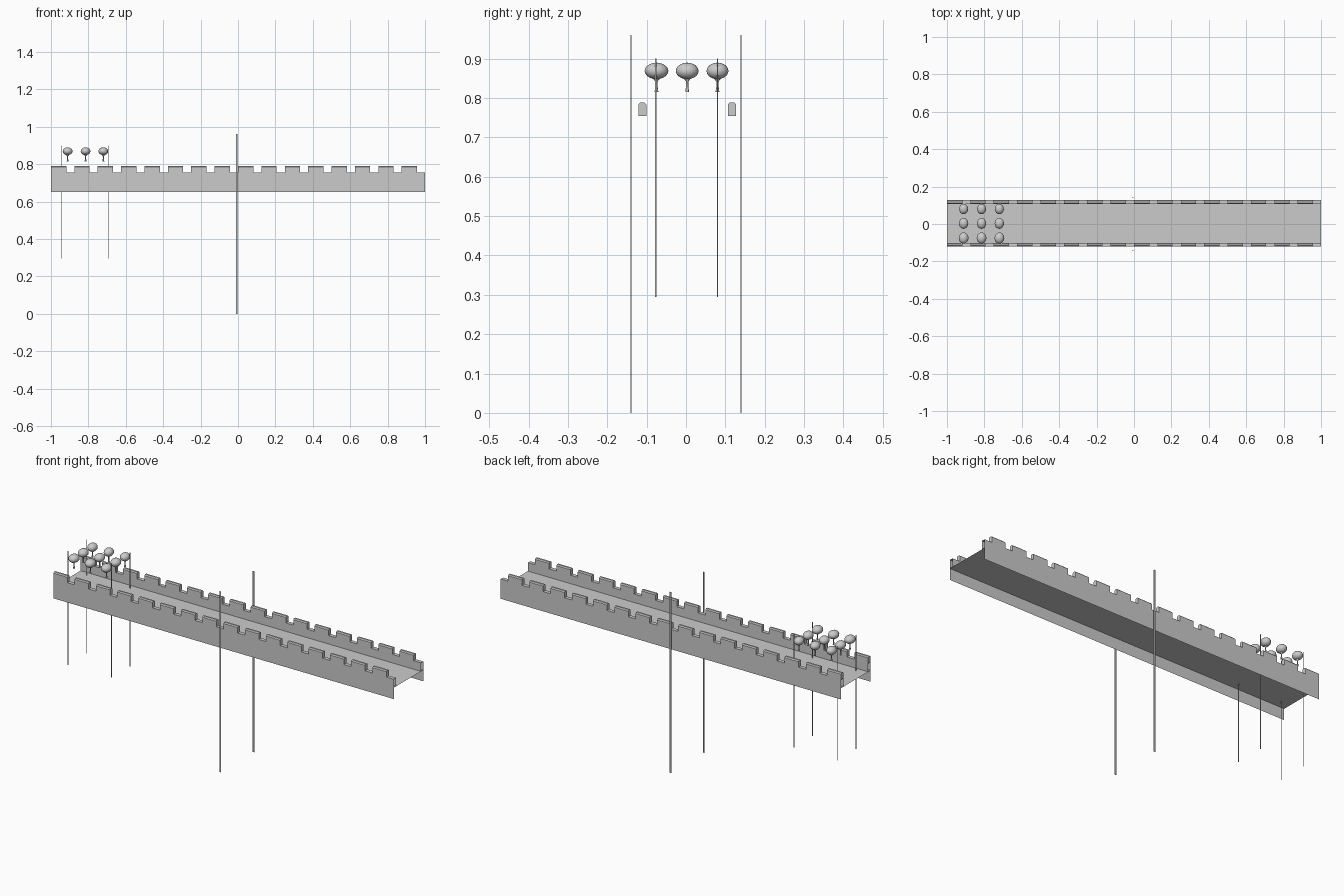
import bpy, bmesh, math

if "Cube" in bpy.data.objects:
    bpy.data.objects.remove(bpy.data.objects["Cube"])

grey = bpy.data.materials.new("stone_grey")
grey.diffuse_color = (0.6, 0.6, 0.6, 1)
grey.use_nodes = True
grey.node_tree.nodes["Principled BSDF"].inputs["Base Color"].default_value = grey.diffuse_color

X0, X1 = -1.0, 1.0
FLOOR, BOTTOM, SILL, TOP = 0.71, 0.65, 0.755, 0.789
YC = 0.003                       # deck centre line


def finish(bm, name):
    me = bpy.data.meshes.new(name)
    bmesh.ops.remove_doubles(bm, verts=bm.verts, dist=1e-5)
    bm.to_mesh(me)
    bm.free()
    ob = bpy.data.objects.new(name, me)
    bpy.context.collection.objects.link(ob)
    me.materials.append(grey)
    return ob


def face(bm, pts):
    bm.faces.new([bm.verts.new(p) for p in pts])


def strip(bm, x0, x1, profile):
    # sheet swept along x from a (y, z) profile
    for (ya, za), (yb, zb) in zip(profile, profile[1:]):
        face(bm, [(x0, ya, za), (x1, ya, za), (x1, yb, zb), (x0, yb, zb)])


def wall(name, side):
    # hollow parapet: outer sheet, inner sheet, sill and chamfered merlons
    bm = bmesh.new()
    yo, yi = YC + side * 0.124, YC + side * 0.104
    c = 0.005
    cap = [(yo, SILL), (yo, TOP - c), (yo - side * c, TOP),
           (yi + side * c, TOP), (yi, TOP - c), (yi, SILL)]
    pitch, width = 0.125, 0.082
    for i in range(16):
        a = X0 + i * pitch
        b, e = a + width, a + pitch
        for p, q in ((a, b), (b, e)):
            strip(bm, p, q, [(yo, BOTTOM), (yo, SILL)])
            strip(bm, p, q, [(yi, SILL), (yi, FLOOR)])
        strip(bm, a, b, cap)
        strip(bm, b, e, [(yo, SILL), (yi, SILL)])
        face(bm, [(a, y, z) for y, z in reversed(cap)] if side < 0 else [(a, y, z) for y, z in cap])
        face(bm, [(b, y, z) for y, z in cap] if side < 0 else [(b, y, z) for y, z in reversed(cap)])
    if side > 0:
        for f in bm.faces:
            if abs(f.normal.x) < 0.5:
                f.normal_flip()
    finish(bm, name)


wall("front_parapet", -1)
wall("back_parapet", 1)

# deck sheet between the walls
bm = bmesh.new()
strip(bm, X0, X1, [(YC - 0.124, FLOOR), (YC + 0.124, FLOOR)])
finish(bm, "deck")


def pole(name, x, y, z0, z1, wx, wy):
    bm = bmesh.new()
    bmesh.ops.create_cube(bm, size=1)
    for v in bm.verts:
        v.co = (x + v.co.x * wx, y + v.co.y * wy, (z0 + z1) / 2 + v.co.z * (z1 - z0))
    finish(bm, name)


# tall centre poles and the four thin poles around the trees
for s, n in ((-1, "front"), (1, "back")):
    pole(n + "_tall_pole", -0.006, s * 0.1395, 0, 0.96, 0.008, 0.003)
    pole(n + "_thin_pole_outer", -0.945, 0.0015 + s * 0.0785, 0.295, 0.9, 0.002, 0.002)
    pole(n + "_thin_pole_inner", -0.69, 0.0015 + s * 0.0785, 0.295, 0.9, 0.003, 0.003)


def tree(name, x, y, s):
    bm = bmesh.new()
    # rounded crown
    ret = bmesh.ops.create_uvsphere(bm, u_segments=16, v_segments=10, radius=1)
    for v in ret["verts"]:
        v.co = (x + v.co.x * 0.025 * s, y + v.co.y * 0.029 * s, 0.869 + v.co.z * 0.021)
    # flared trunk
    n = 8
    prev = None
    for z, r in ((0.815, 0.005), (0.828, 0.003), (0.842, 0.003), (0.852, 0.010)):
        ring = [bm.verts.new((x + r * math.cos(2 * math.pi * k / n),
                              y + r * math.sin(2 * math.pi * k / n), z)) for k in range(n)]
        if prev is None:
            bm.faces.new(ring[::-1])
        else:
            for k in range(n):
                j = (k + 1) % n
                bm.faces.new((prev[k], prev[j], ring[j], ring[k]))
        prev = ring
    ob = finish(bm, name)
    bpy.ops.object.select_all(action="DESELECT")
    ob.select_set(True)
    bpy.context.view_layer.objects.active = ob
    bpy.ops.object.shade_smooth_by_angle(angle=math.radians(50))


# three by three grove
for i, x in enumerate((-0.911, -0.815, -0.72)):
    for j, (y, s) in enumerate(((-0.075, 1.04), (0.003, 1.0), (0.08, 0.96))):
        tree(f"tree_{i}_{j}", x, y, s)
